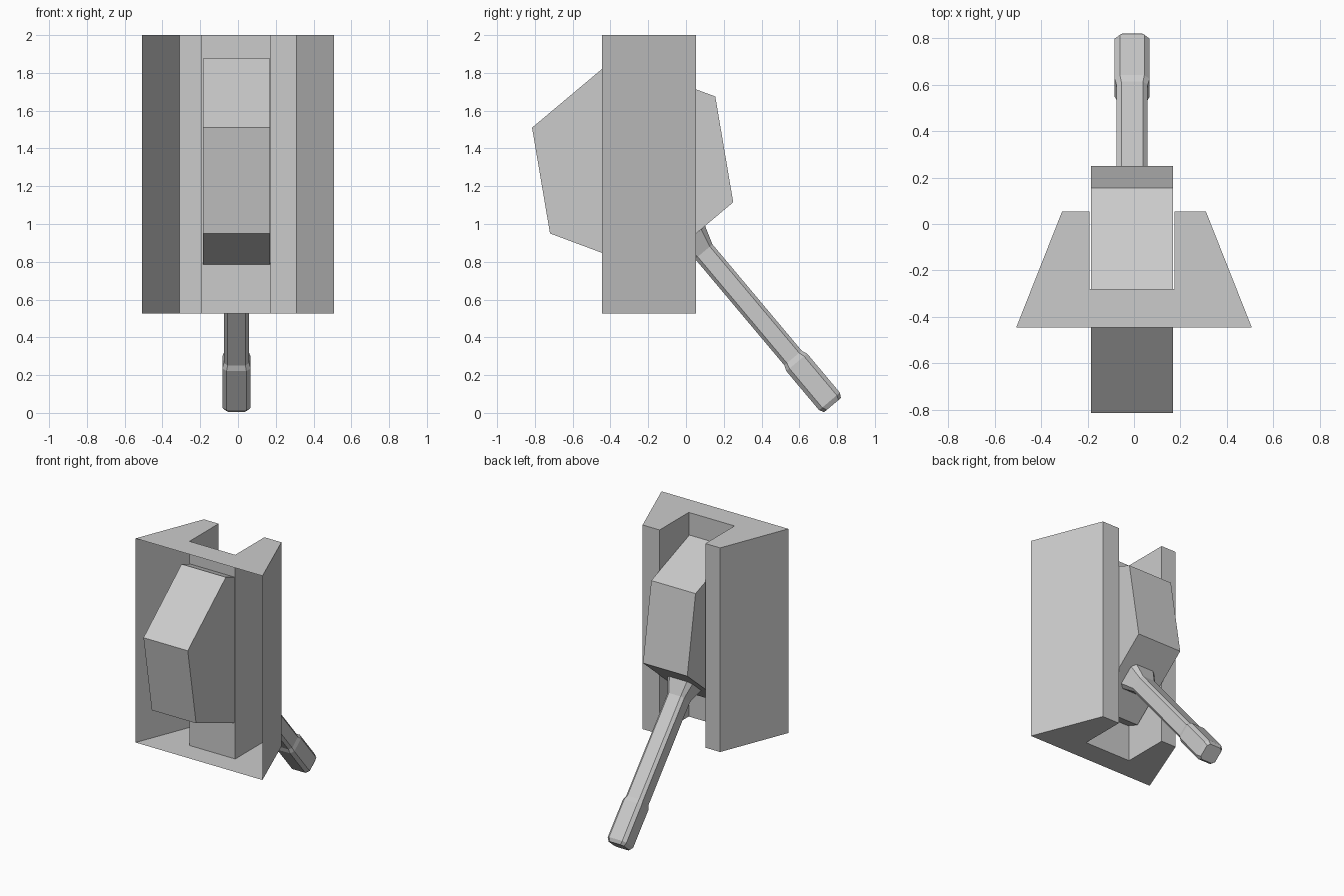
import bpy, bmesh
from mathutils import Vector

if "Cube" in bpy.data.objects:
    bpy.data.objects.remove(bpy.data.objects["Cube"])


def make_object(name, bm):
    bmesh.ops.recalc_face_normals(bm, faces=bm.faces)
    mesh = bpy.data.meshes.new(name)
    bm.to_mesh(mesh)
    bm.free()
    obj = bpy.data.objects.new(name, mesh)
    bpy.context.collection.objects.link(obj)
    return obj


def loft(name, rings, open_side=False):
    """Join matching rings of points and cap both ends.
    open_side leaves out the wall between the last and first points."""
    bm = bmesh.new()
    loops = [[bm.verts.new(p) for p in ring] for ring in rings]
    n = len(loops[0])
    for a, b in zip(loops, loops[1:]):
        for i in range(n - 1 if open_side else n):
            j = (i + 1) % n
            bm.faces.new((a[i], a[j], b[j], b[i]))
    bm.faces.new(loops[0][::-1])
    bm.faces.new(loops[-1])
    return make_object(name, bm)


# Housing: slotted dovetail section, its wide front is open
section = [(-.507, -.445), (-.31, .053), (-.192, .053), (-.192, -.28),
           (.174, -.28), (.174, .053), (.31, .053), (.507, -.445)]
loft("housing", [[(x, y, z) for x, y in section] for z in (.525, 2)],
     open_side=True)

# Rocker block: hexagonal side profile running through the slot
profile = [(-.815, 1.51), (-.72, .95), (-.185, .75),
           (.25, 1.115), (.155, 1.675), (-.38, 1.875)]
loft("rocker_block", [[(x, y, z) for y, z in profile] for x in (-.185, .169)])

# Lever: chamfered square section with flared root and thicker grip
root = Vector((-.008, .03, .93))
along = Vector((0, .643, -.766))
side = Vector((1, 0, 0))
across = Vector((0, .766, .643))
# distance along the lever, half width in x, half width across
stations = [(0, .1, .093), (.1, .067, .06), (.835, .067, .06),
            (.865, .075, .072), (1.135, .075, .072), (1.16, .061, .058)]


def lever_ring(t, w, h):
    k = .7
    corners = [(1, k), (k, 1), (-k, 1), (-1, k),
               (-1, -k), (-k, -1), (k, -1), (1, -k)]
    return [root + along * t + side * (w * u) + across * (h * v)
            for u, v in corners]


loft("lever", [lever_ring(*s) for s in stations])
